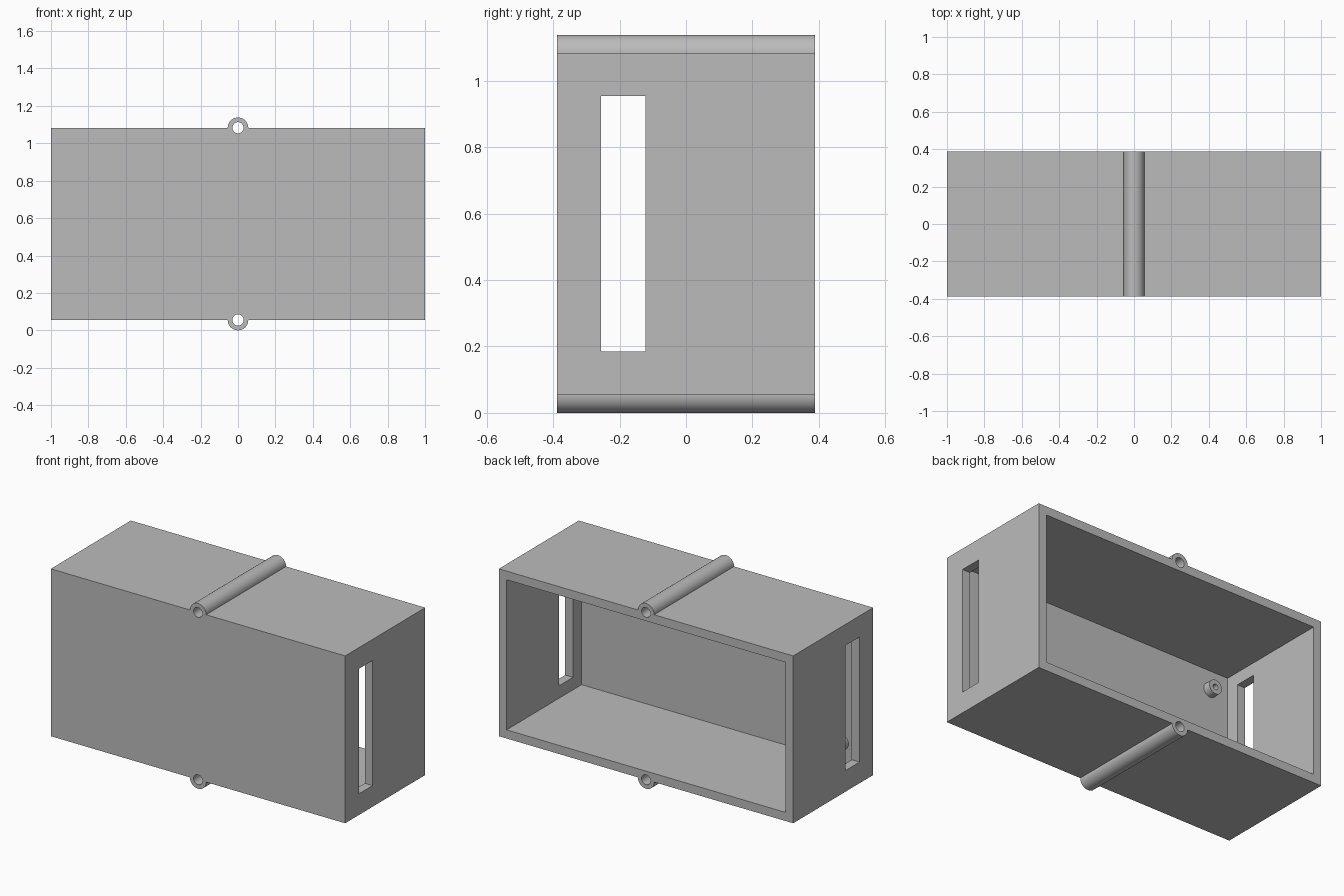
import bpy
import math

old = bpy.data.objects.get("Cube")
if old:
    bpy.data.objects.remove(old, do_unlink=True)

HALF_X, HALF_Y = 1.0, 0.388
TUBE_R, BORE_R = 0.055, 0.03
BOTTOM, TOP = TUBE_R, 1.083
MID = (BOTTOM + TOP) / 2
WALL = 0.053
FLOOR = -HALF_Y + 0.049      # inner face of the front panel

grey = bpy.data.materials.new("plain grey")
grey.use_nodes = True
colour = (0.5, 0.5, 0.5, 1)
grey.diffuse_color = colour
grey.node_tree.nodes["Principled BSDF"].inputs["Base Color"].default_value = colour


def block(name, low, high):
    centre = [(a + b) / 2 for a, b in zip(low, high)]
    bpy.ops.mesh.primitive_cube_add(size=1, location=centre)
    ob = bpy.context.object
    ob.name = name
    ob.scale = [b - a for a, b in zip(low, high)]
    bpy.ops.object.transform_apply(location=True, rotation=True, scale=True)
    ob.data.materials.append(grey)
    return ob


def rod(name, x, z, radius, y0, y1, sides=48):
    bpy.ops.mesh.primitive_cylinder_add(
        vertices=sides, radius=radius, depth=y1 - y0,
        location=(x, (y0 + y1) / 2, z), rotation=(math.pi / 2, 0, 0))
    ob = bpy.context.object
    ob.name = name
    bpy.ops.object.transform_apply(location=True, rotation=True, scale=True)
    ob.data.materials.append(grey)
    return ob


def combine(target, tool, operation):
    mod = target.modifiers.new(operation, 'BOOLEAN')
    mod.operation = operation
    mod.solver = 'EXACT'
    mod.object = tool
    bpy.ops.object.select_all(action='DESELECT')
    target.select_set(True)
    bpy.context.view_layer.objects.active = target
    bpy.ops.object.modifier_apply(modifier=mod.name)
    bpy.data.objects.remove(tool, do_unlink=True)


# Outer shell with a hinge tube along the middle of the top and bottom
case = block("case", (-HALF_X, -HALF_Y, BOTTOM), (HALF_X, HALF_Y, TOP))
for z in (BOTTOM, TOP):
    combine(case, rod("hinge_tube", 0, z, TUBE_R, -HALF_Y, HALF_Y), 'UNION')

# Cavity open at the back
combine(case, block("cavity", (-HALF_X + WALL, FLOOR, BOTTOM + WALL),
                    (HALF_X - WALL, 1, TOP - WALL)), 'DIFFERENCE')

# Slot through both end walls
combine(case, block("slot", (-2, -0.256, MID - 0.384),
                    (2, -0.122, MID + 0.384)), 'DIFFERENCE')

# Pin holes through the hinge tubes
for z in (BOTTOM, TOP):
    combine(case, rod("pin_hole", 0, z, BORE_R, -1, 1), 'DIFFERENCE')

# Hollow mounting pegs inside the front panel
for side in (-1, 1):
    x, z = -0.823, MID + side * 0.341
    combine(case, rod("peg", x, z, 0.044, FLOOR - 0.02, FLOOR + 0.047, 32), 'UNION')
    combine(case, rod("peg_hole", x, z, 0.017, FLOOR, FLOOR + 0.2, 24), 'DIFFERENCE')

bpy.ops.object.select_all(action='DESELECT')
case.select_set(True)
bpy.context.view_layer.objects.active = case
bpy.ops.object.shade_smooth_by_angle(angle=math.radians(30))
